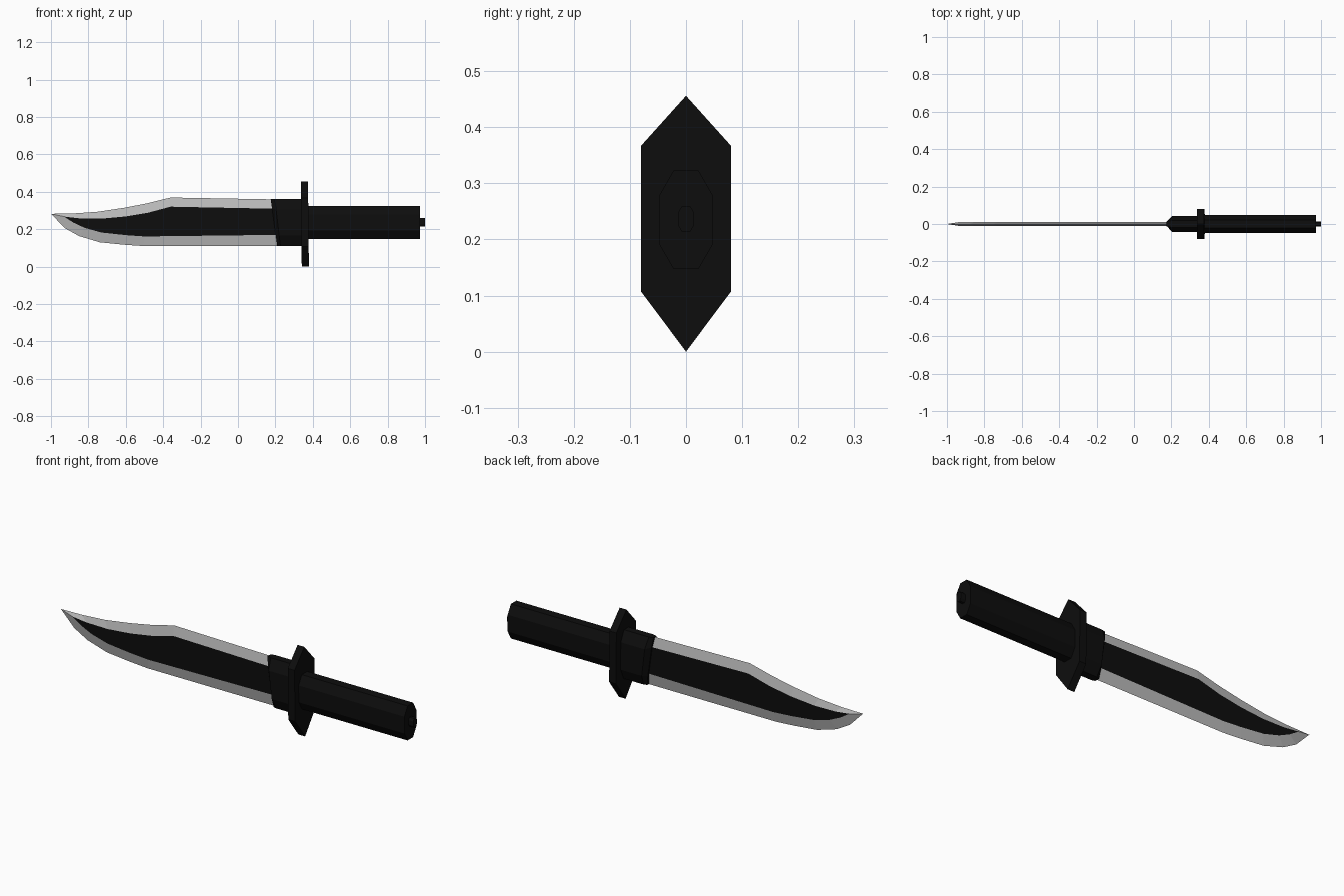
import bpy, bmesh

if "Cube" in bpy.data.objects:
    bpy.data.objects.remove(bpy.data.objects["Cube"])


def material(name, c):
    m = bpy.data.materials.new(name)
    m.diffuse_color = (c, c, c, 1)
    m.use_nodes = True
    m.node_tree.nodes["Principled BSDF"].inputs["Base Color"].default_value = m.diffuse_color
    return m


black = material("black_coating", 0.004)
steel = material("bare_steel", 0.5)


def finish(name, bm, mats):
    bmesh.ops.recalc_face_normals(bm, faces=bm.faces)
    me = bpy.data.meshes.new(name)
    bm.to_mesh(me)
    bm.free()
    for m in mats:
        me.materials.append(m)
    ob = bpy.data.objects.new(name, me)
    bpy.context.collection.objects.link(ob)
    return ob


def loft(name, rings):
    """Bridge equal-length rings of points and cap both ends."""
    bm = bmesh.new()
    vs = [[bm.verts.new(p) for p in r] for r in rings]
    n = len(vs[0])
    for a, b in zip(vs, vs[1:]):
        for i in range(n):
            j = (i + 1) % n
            bm.faces.new((a[i], a[j], b[j], b[i]))
    bm.faces.new(vs[0])
    bm.faces.new(vs[-1])
    return finish(name, bm, [black])


def octagon(x, hy, ty, z0, z1, c, slant=0.0):
    """Long octagon across x: half width hy, half flat ty, corner height c.
    slant moves the bottom along x relative to the top."""
    yz = [(ty, z1), (hy, z1 - c), (hy, z0 + c), (ty, z0),
          (-ty, z0), (-hy, z0 + c), (-hy, z1 - c), (-ty, z1)]
    return [(x + slant * (z1 - z) / (z1 - z0), y, z) for y, z in yz]


# Blade: sharp outline at y = 0, raised to a coated flat on each side
outer = [(0.25, 0.358), (-0.36, 0.369), (-0.49, 0.337), (-0.61, 0.314),
         (-0.75, 0.293), (-0.88, 0.284), (-1.0, 0.282), (-0.925, 0.205),
         (-0.85, 0.163), (-0.74, 0.130), (-0.61, 0.117), (-0.51, 0.11),
         (0.25, 0.11)]
inner = [(0.25, 0.308), (-0.36, 0.32), (-0.48, 0.288), (-0.60, 0.268),
         (-0.73, 0.256), (-0.85, 0.258), (-0.93, 0.267), (-0.88, 0.235),
         (-0.82, 0.207), (-0.73, 0.182), (-0.60, 0.168), (-0.50, 0.161),
         (0.25, 0.17)]
bm = bmesh.new()
edge = [bm.verts.new((x, 0, z)) for x, z in outer]
for side in (-1, 1):
    flat = [bm.verts.new((x, side * 0.011, z)) for x, z in inner]
    for i in range(len(edge)):
        j = (i + 1) % len(edge)
        bm.faces.new((edge[i], edge[j], flat[j], flat[i]))
    bm.faces.new(flat).material_index = 1
finish("blade", bm, [steel, black])

# Collar: narrow slanted mouth around the blade, widening towards the guard
loft("collar", [octagon(0.175, 0.018, 0.012, 0.11, 0.36, 0.05, 0.035),
                octagon(0.197, 0.043, 0.018, 0.11, 0.36, 0.055, 0.03),
                octagon(0.345, 0.043, 0.018, 0.11, 0.36, 0.055)])

# Guard: long hexagonal plate, leaning very slightly
hexagon = [(0, 0), (0.08, 0.107), (0.08, 0.367),
           (0, 0.456), (-0.08, 0.367), (-0.08, 0.107)]
loft("guard", [[(x - 0.01 * z, y, z) for y, z in hexagon]
               for x in (0.341, 0.379)])

# Grip and pommel nub
loft("grip", [octagon(x, 0.048, 0.022, 0.147, 0.323, 0.045)
              for x in (0.36, 0.973)])
loft("pommel_nub", [octagon(x, 0.014, 0.007, 0.213, 0.26, 0.012)
                    for x in (0.96, 1.0)])
